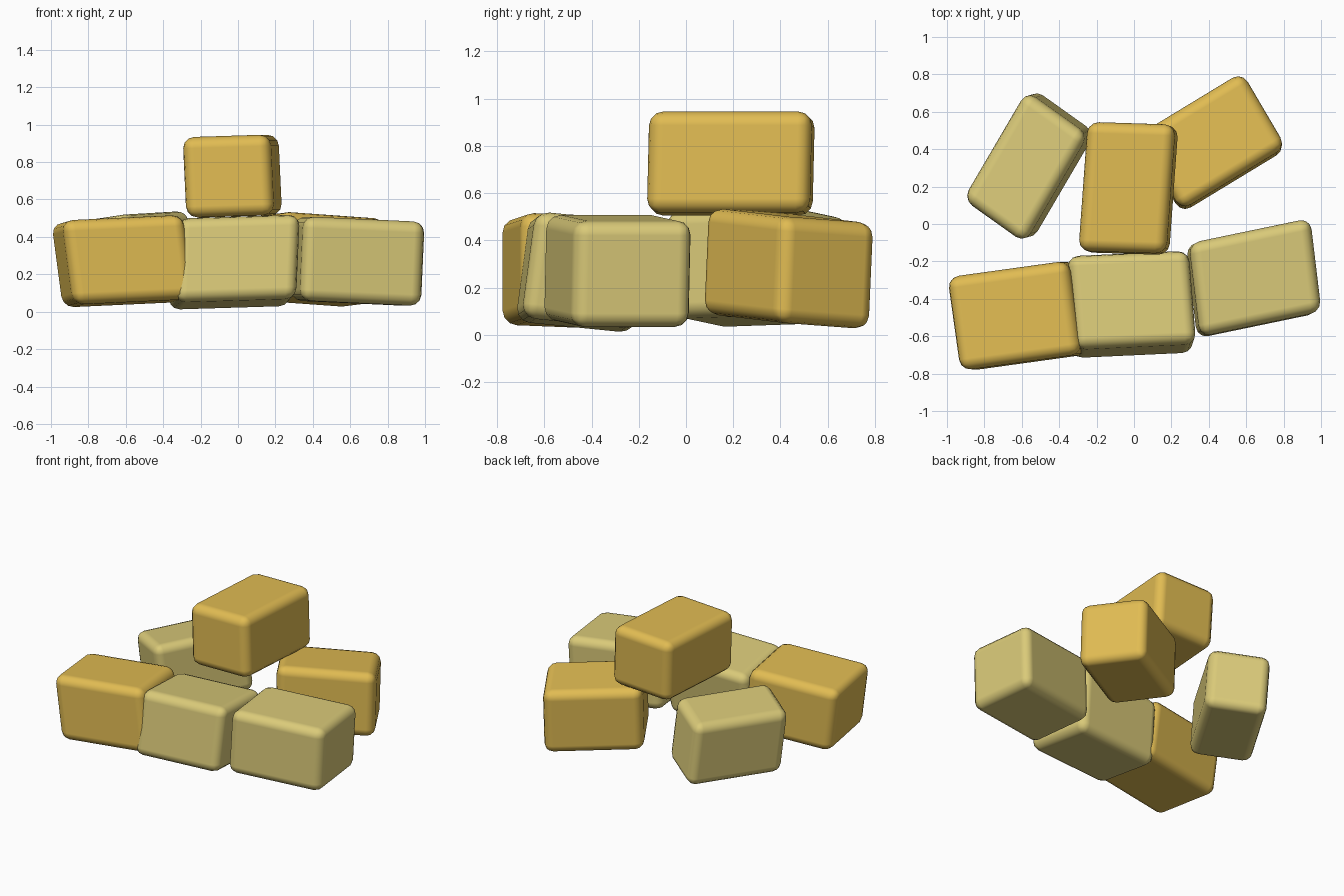
import bpy
import bmesh
from mathutils import Vector, Matrix

cube = bpy.data.objects.get("Cube")
if cube:
    bpy.data.objects.remove(cube, do_unlink=True)


def make_material(name, rgb):
    mat = bpy.data.materials.new(name)
    mat.use_nodes = True
    color = (*rgb, 1.0)
    mat.diffuse_color = color
    mat.node_tree.nodes["Principled BSDF"].inputs["Base Color"].default_value = color
    return mat


ochre = make_material("ochre_gold", (0.75, 0.5, 0.085))
straw = make_material("pale_straw", (0.70, 0.59, 0.19))


def rounded_block(name, material, centre, length, width, height):
    """Skewed box spanned by three edge vectors, with rounded edges."""
    frame = Matrix((length, width, height)).transposed().to_4x4()
    bm = bmesh.new()
    bmesh.ops.create_cube(bm, size=1.0, matrix=frame)
    bmesh.ops.recalc_face_normals(bm, faces=bm.faces)
    mesh = bpy.data.meshes.new(name)
    bm.to_mesh(mesh)
    bm.free()
    mesh.materials.append(material)

    obj = bpy.data.objects.new(name, mesh)
    obj.location = Vector(centre)
    bpy.context.collection.objects.link(obj)
    for poly in mesh.polygons:
        poly.use_smooth = True

    bevel = obj.modifiers.new("rounded_edges", "BEVEL")
    bevel.width = 0.06
    bevel.segments = 3
    bevel.limit_method = "NONE"
    bevel.harden_normals = True
    return obj


# Front row of three blocks: centre, length, width and height vectors
rounded_block("front_right_block", ochre, (-0.615, -0.49, 0.27),
              (0.65, 0.09, 0.03), (-0.07, 0.5, -0.02), (-0.06, 0, 0.45))
rounded_block("front_middle_block", straw, (-0.02, -0.43, 0.265),
              (0.65, 0.03, 0.02), (-0.04, 0.5, -0.05), (0.02, 0.06, 0.45))
rounded_block("front_left_block", straw, (0.64, -0.29, 0.27),
              (0.65, 0.135, -0.03), (-0.06, 0.5, 0), (0.02, 0.01, 0.45))

# Two loose blocks behind
rounded_block("back_left_block", ochre, (0.415, 0.435, 0.28),
              (0.56, 0.34, -0.04), (-0.235, 0.4, -0.03), (0, 0.02, 0.45))
rounded_block("back_right_block", straw, (-0.56, 0.31, 0.285),
              (0.34, 0.58, 0.02), (0.33, -0.235, 0.05), (-0.05, -0.015, 0.45))

# Block stacked on top
rounded_block("top_block", ochre, (-0.03, 0.19, 0.725),
              (0.05, 0.69, 0), (0.47, -0.015, 0.015), (-0.02, 0.01, 0.43))
